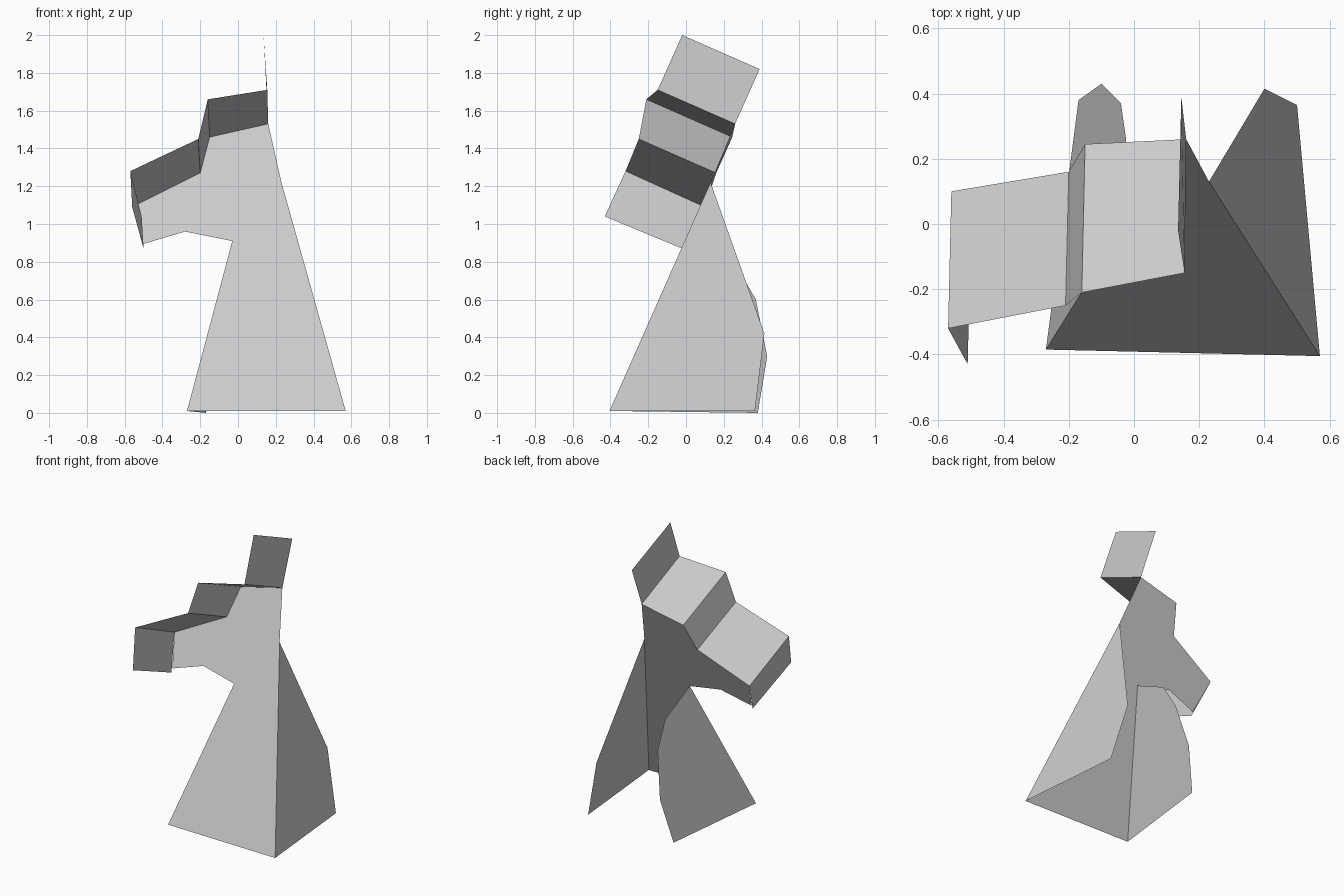
import bpy

cube = bpy.data.objects.get("Cube")
if cube:
    bpy.data.objects.remove(cube, do_unlink=True)

card = bpy.data.materials.new("grey_card")
card.use_nodes = True
GREY = (0.6, 0.6, 0.6, 1)
card.diffuse_color = GREY
card.node_tree.nodes["Principled BSDF"].inputs["Base Color"].default_value = GREY


def sheet(name, points, faces=None):
    """Make a flat-shaded folded card from its corner points."""
    mesh = bpy.data.meshes.new(name)
    mesh.from_pydata(points, [], faces or [range(len(points))])
    mesh.materials.append(card)
    obj = bpy.data.objects.new(name, mesh)
    bpy.context.collection.objects.link(obj)
    return obj


# Shared fold corners
foot_r = (-0.27, -0.385, 0.01)
foot_l = (0.57, -0.405, 0.01)
shoulder = (0.23, 0.13, 1.22)
throat = (-0.03, 0.0, 0.91)

# Bent strip along the head: fold lines from ear tip to chin (at plate, at front)
folds = [
    ((0.145, 0.39, 1.82), (0.135, -0.02, 2.0)),
    ((0.16, 0.26, 1.53), (0.155, -0.15, 1.71)),
    ((-0.15, 0.245, 1.46), (-0.16, -0.21, 1.66)),
    ((-0.20, 0.16, 1.27), (-0.21, -0.25, 1.45)),
    ((-0.56, 0.10, 1.09), (-0.57, -0.32, 1.28)),
    ((-0.50, -0.02, 0.87), (-0.51, -0.43, 1.04)),
]
sheet("head_strip", [p for fold in folds for p in fold],
      [(i, i + 2, i + 3, i + 1) for i in range(0, 2 * len(folds) - 2, 2)])

# Leaning plate: neck and head in profile
top = [fold[0] for fold in folds[1:5]]
sheet("profile_plate", [foot_r, foot_l, shoulder, *top,
                        (-0.50, -0.01, 0.895), (-0.28, 0.02, 0.96), throat])

# Side props that hold the plate up
sheet("left_support", [foot_l, (0.50, 0.365, 0.01), (0.40, 0.415, 0.42), shoulder])
sheet("right_support", [foot_r, throat, (-0.025, 0.265, 0.78), (-0.04, 0.37, 0.60),
                        (-0.10, 0.43, 0.30), (-0.17, 0.38, 0.0)])
